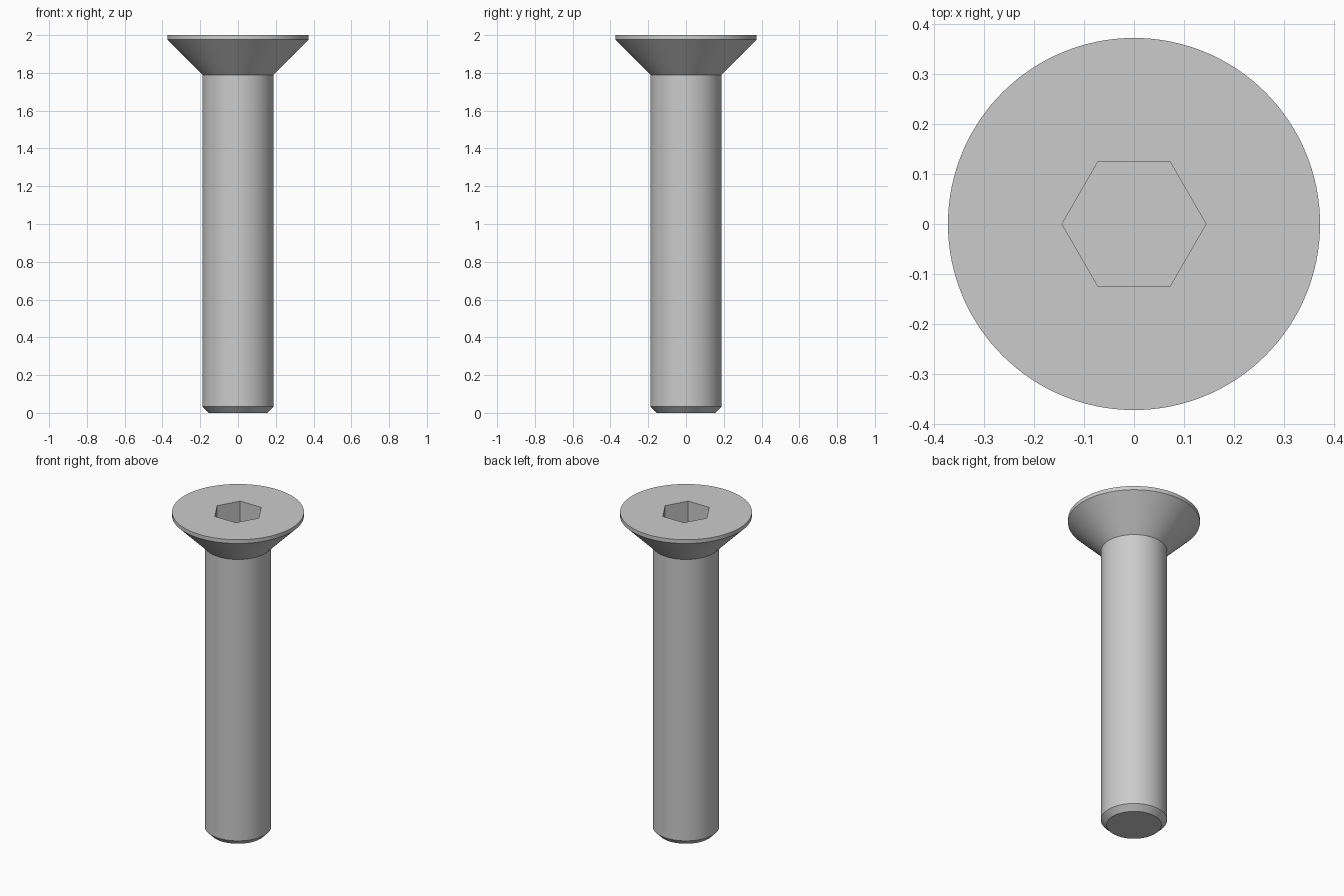
import bpy
import bmesh
import math

default = bpy.data.objects.get("Cube")
if default:
    bpy.data.objects.remove(default, do_unlink=True)

SEGMENTS = 128
SHAFT_R, HEAD_R, TIP_R = 0.1875, 0.373, 0.155
TOP, RIM_Z, NECK_Z, CHAMFER_Z = 2.0, 1.976, 1.79, 0.033
SOCKET_R, SOCKET_DEPTH = 0.1443, 0.14

steel = bpy.data.materials.new("grey_steel")
steel.use_nodes = True
steel.diffuse_color = (0.6, 0.6, 0.6, 1)
steel.node_tree.nodes["Principled BSDF"].inputs["Base Color"].default_value = (0.6, 0.6, 0.6, 1)


def stack_rings(name, profile, sides):
    """Solid of revolution from (radius, height) rings, with flat end caps."""
    bm = bmesh.new()
    rings = []
    for radius, z in profile:
        angles = [2 * math.pi * i / sides for i in range(sides)]
        rings.append([bm.verts.new((radius * math.cos(a), radius * math.sin(a), z)) for a in angles])
    for low, high in zip(rings, rings[1:]):
        for i in range(sides):
            j = (i + 1) % sides
            bm.faces.new((low[i], low[j], high[j], high[i]))
    bm.faces.new(rings[0][::-1])
    bm.faces.new(rings[-1])
    mesh = bpy.data.meshes.new(name)
    bm.to_mesh(mesh)
    bm.free()
    mesh.materials.append(steel)
    obj = bpy.data.objects.new(name, mesh)
    bpy.context.collection.objects.link(obj)
    return obj


# Screw body: chamfered tip, plain shaft, countersunk head with a thin rim
screw = stack_rings("countersunk_screw", [
    (TIP_R, 0), (SHAFT_R, CHAMFER_Z), (SHAFT_R, NECK_Z), (HEAD_R, RIM_Z), (HEAD_R, TOP),
], SEGMENTS)

# Hexagonal drive socket cut into the head
cutter = stack_rings("socket_cutter", [(SOCKET_R, TOP - SOCKET_DEPTH), (SOCKET_R, TOP + 0.1)], 6)
cut = screw.modifiers.new("hex_socket", "BOOLEAN")
cut.operation = "DIFFERENCE"
cut.solver = "EXACT"
cut.object = cutter

bpy.ops.object.select_all(action="DESELECT")
screw.select_set(True)
bpy.context.view_layer.objects.active = screw
bpy.ops.object.modifier_apply(modifier=cut.name)
bpy.data.objects.remove(cutter, do_unlink=True)

# Smooth round walls, crisp edges
bpy.ops.object.shade_smooth_by_angle(angle=math.radians(20))
